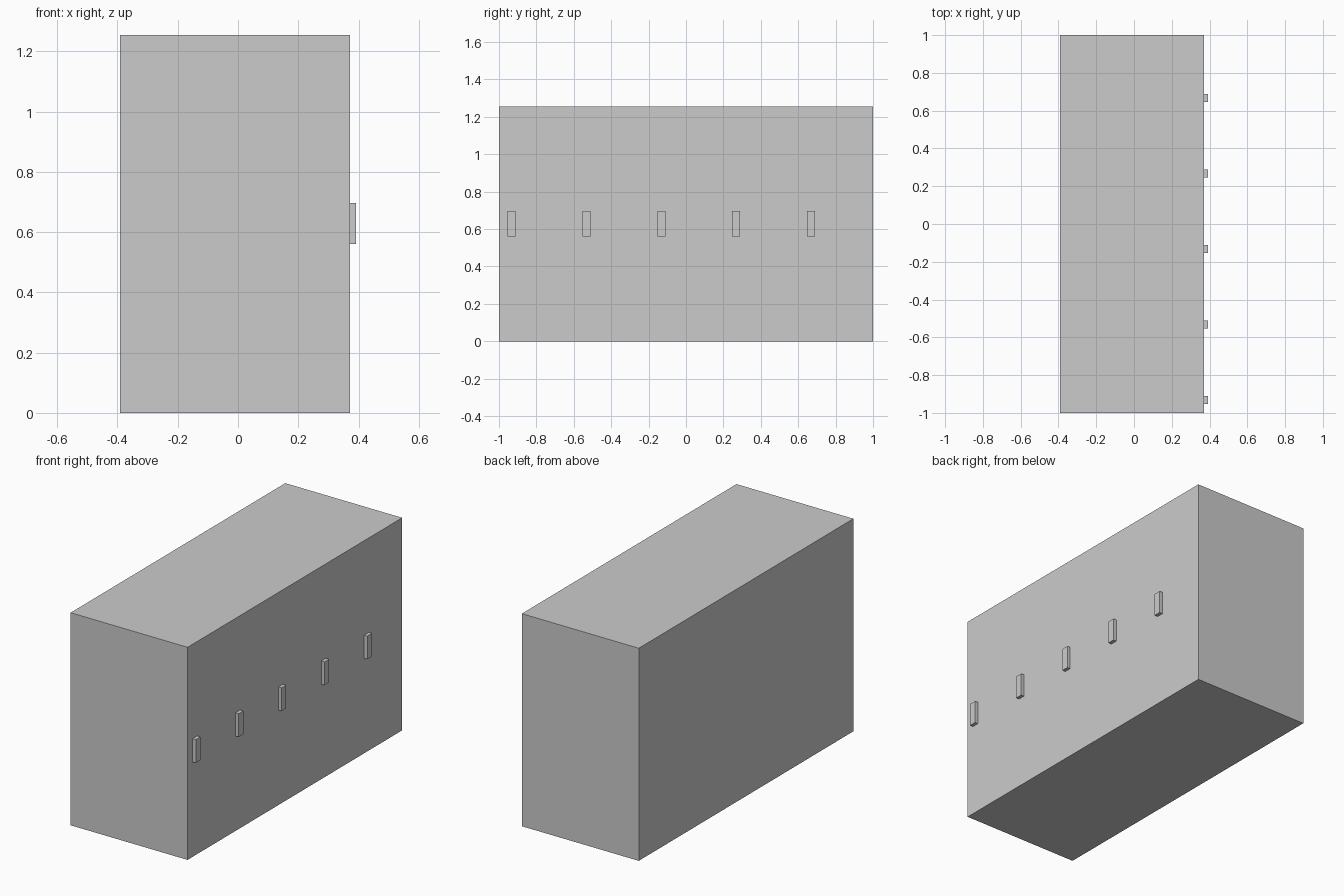
import bpy

if "Cube" in bpy.data.objects:
    bpy.data.objects.remove(bpy.data.objects["Cube"])


def box(name, x, y, z):
    """Add a box spanning the given (min, max) ranges."""
    spans = (x, y, z)
    bpy.ops.mesh.primitive_cube_add(size=1, location=[(a + b) / 2 for a, b in spans])
    obj = bpy.context.object
    obj.name = name
    obj.scale = [b - a for a, b in spans]
    bpy.ops.object.transform_apply(location=False, rotation=False, scale=True)
    return obj


FRONT_X = 0.371
HANDLE_WIDTH = 0.043

# Cabinet body
box("cabinet_body", (-0.392, FRONT_X), (-1, 1), (0, 1.254))

# Row of evenly spaced door handles
for i in range(5):
    y = -0.932 + 0.4 * i
    box(f"handle_{i + 1}", (FRONT_X, 0.392),
        (y - HANDLE_WIDTH / 2, y + HANDLE_WIDTH / 2), (0.56, 0.697))
